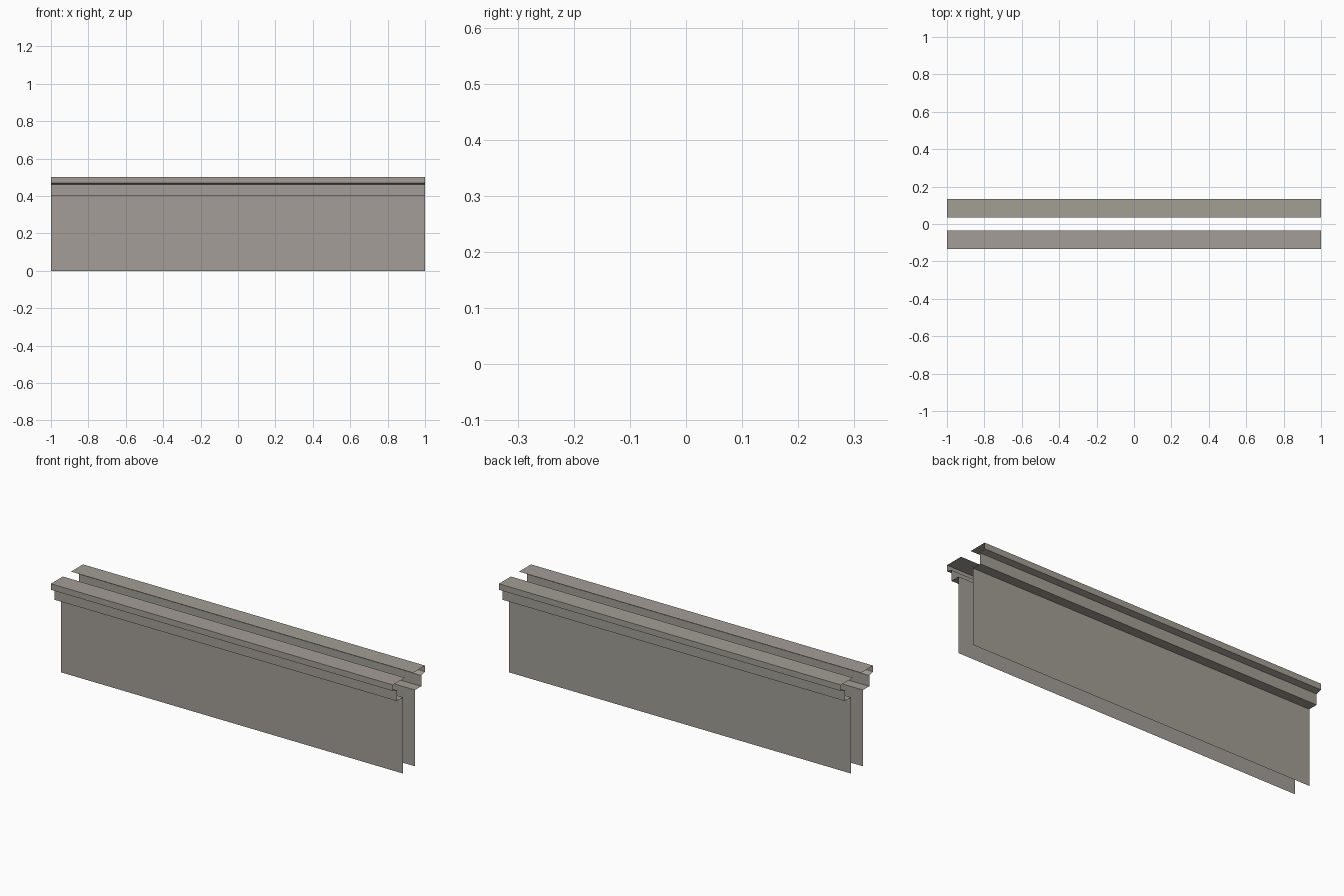
import bpy

if "Cube" in bpy.data.objects:
    bpy.data.objects.remove(bpy.data.objects["Cube"])

# One flat stone-grey colour per rail
def material(name, rgb):
    m = bpy.data.materials.new(name)
    m.diffuse_color = (*rgb, 1.0)
    m.use_nodes = True
    m.node_tree.nodes["Principled BSDF"].inputs["Base Color"].default_value = m.diffuse_color
    return m

warm_grey = material("warm_grey", (0.37, 0.34, 0.31))
olive_grey = material("olive_grey", (0.36, 0.345, 0.30))

# Open cross-section (distance from centre, height): wall, ledge, fascia, sloped soffit, lip, cap
PROFILE = [(0.05, 0.0), (0.05, 0.403), (0.102, 0.403), (0.102, 0.46),
           (0.134, 0.468), (0.134, 0.5), (0.034, 0.5)]

def moulded_panel(name, side, mat):
    """Sweep the open profile along x; side is -1 for front, 1 for back."""
    verts = [(x, side * y, z) for x in (-1, 1) for y, z in PROFILE]
    n = len(PROFILE)
    faces = []
    for i in range(n - 1):
        f = (i, i + n, i + n + 1, i + 1)
        faces.append(f if side < 0 else f[::-1])
    mesh = bpy.data.meshes.new(name)
    mesh.from_pydata(verts, [], faces)
    mesh.materials.append(mat)
    obj = bpy.data.objects.new(name, mesh)
    bpy.context.collection.objects.link(obj)
    return obj

moulded_panel("front_wall_panel", -1, warm_grey)
moulded_panel("back_wall_panel", 1, olive_grey)
